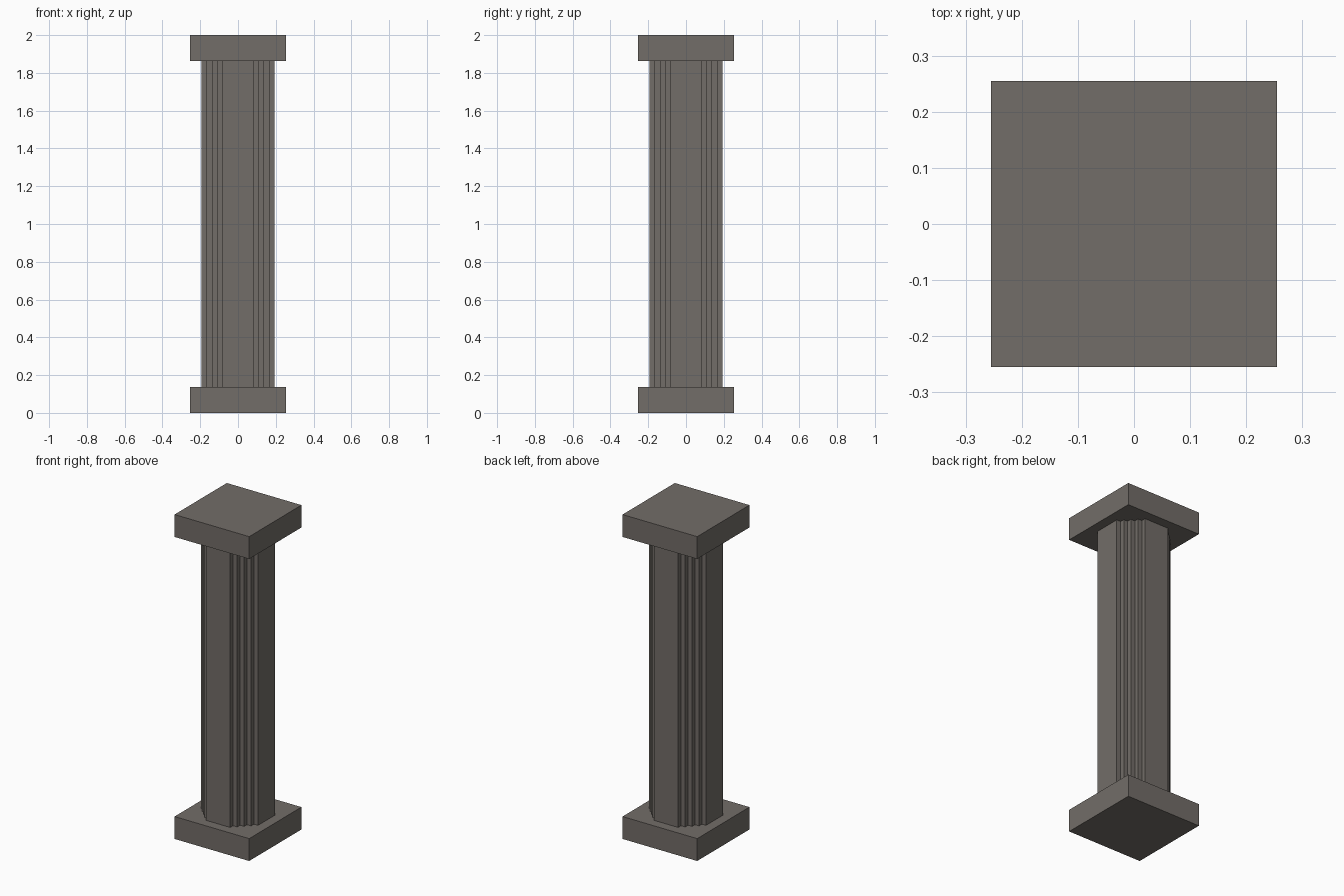
import bpy
import bmesh

if "Cube" in bpy.data.objects:
    bpy.data.objects.remove(bpy.data.objects["Cube"], do_unlink=True)

HEIGHT = 2.0
SLAB_HALF = 0.2545
SLAB_HEIGHT = 0.138

# Warm grey stone
stone = bpy.data.materials.new("warm_grey_stone")
stone.use_nodes = True
color = (0.17, 0.153, 0.138, 1)
stone.diffuse_color = color
stone.node_tree.nodes["Principled BSDF"].inputs["Base Color"].default_value = color


def prism(name, outline, bottom, top):
    """Extrude a flat outline from bottom to top."""
    bm = bmesh.new()
    base = bm.faces.new([bm.verts.new((x, y, bottom)) for x, y in outline])
    result = bmesh.ops.extrude_face_region(bm, geom=[base], use_keep_orig=True)
    for item in result["geom"]:
        if isinstance(item, bmesh.types.BMVert):
            item.co.z = top
    bmesh.ops.recalc_face_normals(bm, faces=bm.faces[:])
    mesh = bpy.data.meshes.new(name)
    bm.to_mesh(mesh)
    bm.free()
    mesh.materials.append(stone)
    obj = bpy.data.objects.new(name, mesh)
    bpy.context.collection.objects.link(obj)
    return obj


# Square base and capital
s = SLAB_HALF
square = [(s, -s), (s, s), (-s, s), (-s, -s)]
prism("base_slab", square, 0, SLAB_HEIGHT)
prism("capital_slab", square, HEIGHT - SLAB_HEIGHT, HEIGHT)

# Shaft with stepped corners: one corner staircase, turned four times
inner, outer, steps = 0.083, 0.1945, 4
levels = [inner + (outer - inner) * i / steps for i in range(steps + 1)]
corner = []
for i in range(steps + 1):
    corner.append((levels[steps - i], levels[i]))
    if i < steps:
        corner.append((levels[steps - i - 1], levels[i]))
outline = []
for turn in range(4):
    outline += corner
    corner = [(-y, x) for x, y in corner]
prism("stepped_shaft", outline, SLAB_HEIGHT, HEIGHT - SLAB_HEIGHT)
